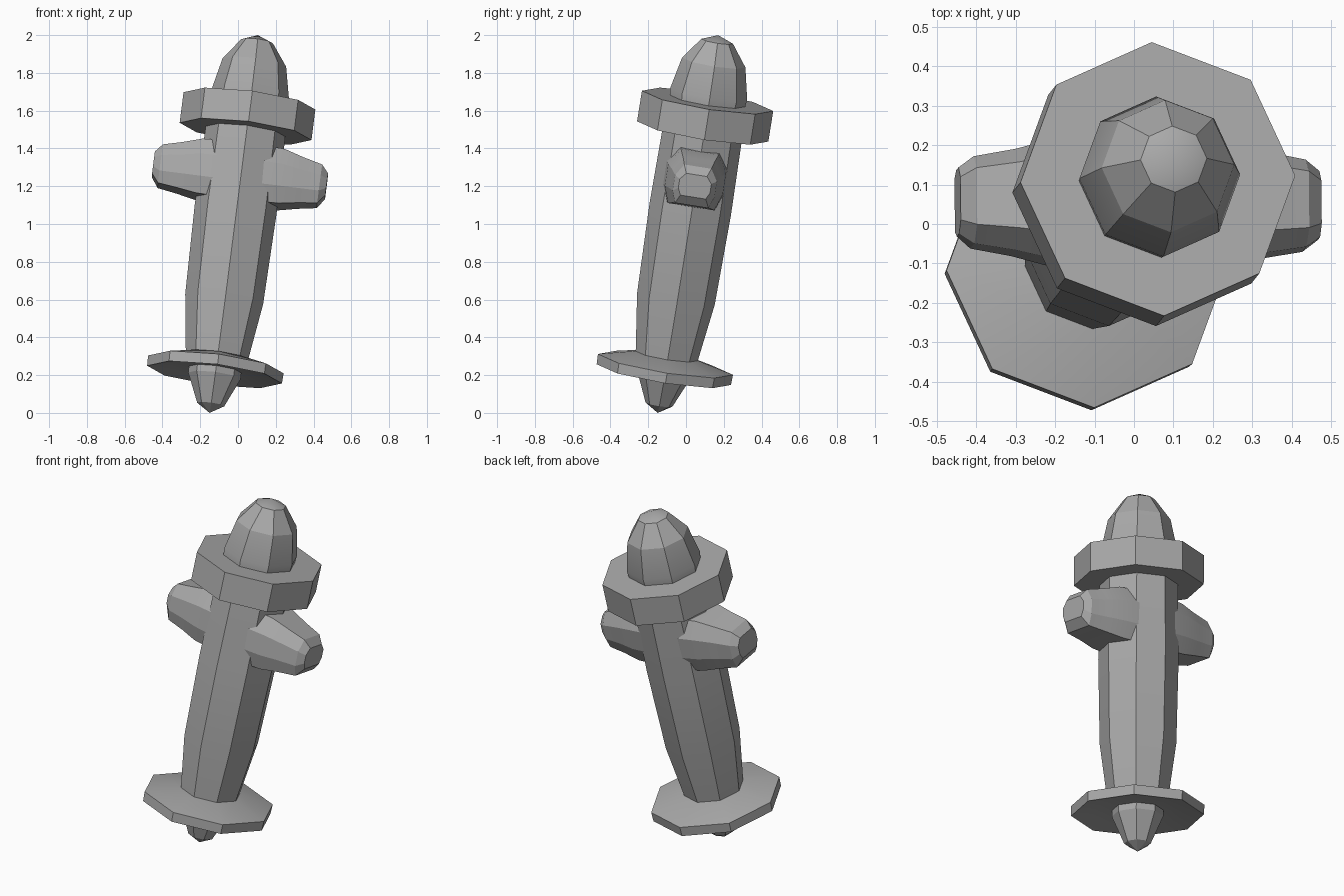
import bpy, bmesh, math
from mathutils import Matrix, Vector

if "Cube" in bpy.data.objects:
    bpy.data.objects.remove(bpy.data.objects["Cube"])

# One stone-grey material
grey = bpy.data.materials.new("plain_grey")
grey.use_nodes = True
COLOUR = (0.4, 0.4, 0.4, 1)
grey.diffuse_color = COLOUR
grey.node_tree.nodes["Principled BSDF"].inputs["Base Color"].default_value = COLOUR

# Leaning frame: foot of the axis and its tilt
FOOT = Vector((-0.15, -0.15, 0))
AXIS = Vector((0.255, 0.32, 2.0))
LEAN = (Matrix.Translation(FOOT) @ AXIS.to_track_quat('Z', 'Y').to_matrix().to_4x4())
LEAN = Matrix.Translation(FOOT) @ Vector((0, 0, 1)).rotation_difference(AXIS).to_matrix().to_4x4()
TWIST = math.radians(2)


def loft(name, loops):
    """Skin a row of equal point loops, cap both ends, and lean the part."""
    bm = bmesh.new()
    rings = [[bm.verts.new(p) for p in loop] for loop in loops]
    for a, b in zip(rings, rings[1:]):
        for i in range(len(a)):
            j = (i + 1) % len(a)
            bm.faces.new((a[i], a[j], b[j], b[i]))
    bm.faces.new(rings[0][::-1])
    bm.faces.new(rings[-1])
    bmesh.ops.remove_doubles(bm, verts=bm.verts, dist=0.002)
    bmesh.ops.recalc_face_normals(bm, faces=bm.faces)
    mesh = bpy.data.meshes.new(name)
    bm.to_mesh(mesh)
    bm.free()
    mesh.materials.append(grey)
    obj = bpy.data.objects.new(name, mesh)
    bpy.context.collection.objects.link(obj)
    obj.matrix_world = LEAN
    bpy.ops.object.select_all(action='DESELECT')
    obj.select_set(True)
    bpy.context.view_layer.objects.active = obj
    bpy.ops.object.shade_smooth_by_angle(angle=math.radians(18))
    return obj


def turned(name, profile):
    """Eight-sided turned part from (radius, height) pairs."""
    angles = [TWIST + i * math.tau / 8 for i in range(8)]
    return loft(name, [[(r * math.cos(a), r * math.sin(a), h) for a in angles]
                       for r, h in profile])


# Upright parts, from the ground up
turned("base_tip", [(0.0005, 0), (0.072, 0.045), (0.14, 0.2), (0.14, 0.26)])
turned("base_flange", [(0.13, 0.235), (0.25, 0.225), (0.36, 0.207),
                       (0.362, 0.262), (0.16, 0.31)])
turned("barrel", [(0.165, 0.28), (0.168, 0.32), (0.208, 0.615),
                  (0.218, 1.1), (0.212, 1.54)])
turned("collar", [(0.352, 1.521), (0.352, 1.686)])
turned("dome_cap", [(0.2, 1.67), (0.206, 1.725), (0.17, 1.893),
                    (0.085, 2.008), (0.0005, 2.041)])

# Side outlets: (reach, half width, half height, centre height)
SECTION = [(1, -0.4), (1, 0.4), (0.65, 1), (-0.65, 1),
           (-1, 0.4), (-1, -0.4), (-0.8, -1), (0.8, -1)]
REACH = [(0.05, 0.17, 0.155, 1.29), (0.22, 0.155, 0.148, 1.29), (0.32, 0.13, 0.125, 1.285),
         (0.425, 0.112, 0.105, 1.28), (0.462, 0.085, 0.06, 1.285)]
for side, name in ((1, "left_outlet"), (-1, "right_outlet")):
    loft(name, [[(side * x, y * hy, c + z * hz) for y, z in SECTION]
                for x, hy, hz, c in REACH])
